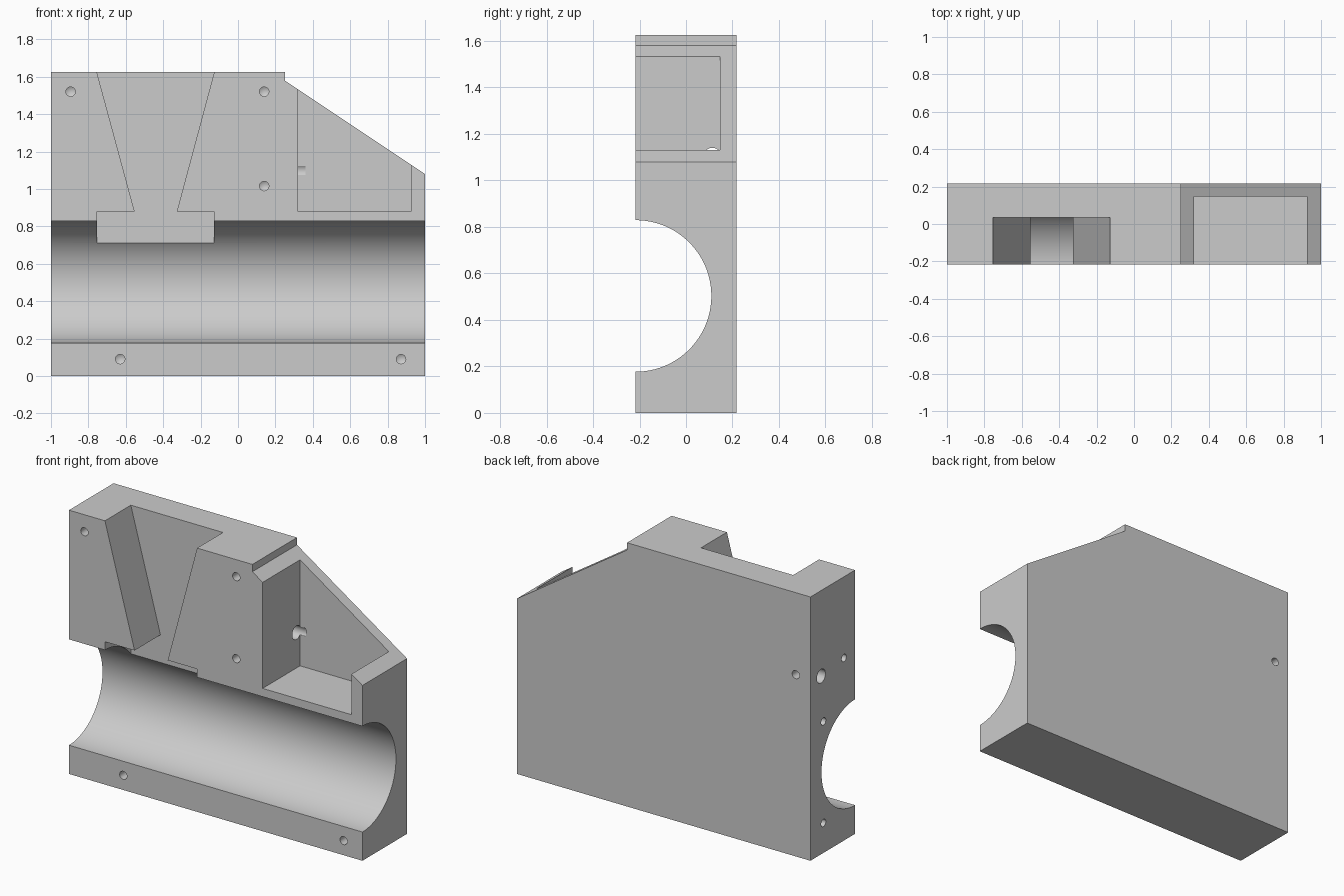
import bpy, bmesh, math
from mathutils import Matrix, Vector

default = bpy.data.objects.get("Cube")
if default:
    bpy.data.objects.remove(default, do_unlink=True)

HALF = 0.217  # half thickness of the block

grey = bpy.data.materials.new("plain grey")
grey.use_nodes = True
colour = (0.6, 0.6, 0.6, 1)
grey.diffuse_color = colour
grey.node_tree.nodes["Principled BSDF"].inputs["Base Color"].default_value = colour


def make_object(name, bm):
    bmesh.ops.recalc_face_normals(bm, faces=bm.faces)
    mesh = bpy.data.meshes.new(name)
    bm.to_mesh(mesh)
    bm.free()
    mesh.materials.append(grey)
    obj = bpy.data.objects.new(name, mesh)
    bpy.context.collection.objects.link(obj)
    return obj


def prism(name, outline, y0, y1):
    """Extrude an x-z outline from y0 to y1."""
    bm = bmesh.new()
    face = bm.faces.new([bm.verts.new((x, y0, z)) for x, z in outline])
    out = bmesh.ops.extrude_face_region(bm, geom=[face])
    verts = [v for v in out["geom"] if isinstance(v, bmesh.types.BMVert)]
    bmesh.ops.translate(bm, verts=verts, vec=(0, y1 - y0, 0))
    return make_object(name, bm)


def drill(name, start, direction, radius, depth, segments=32, tip=0.0):
    """Round cutter that enters at start; tip gives a conical end."""
    lead = 0.05
    direction = Vector(direction)
    bm = bmesh.new()
    bmesh.ops.create_cone(bm, cap_ends=True, segments=segments,
                          radius1=radius, radius2=radius, depth=depth + lead)
    if tip:
        end = max(bm.faces, key=lambda f: f.calc_center_median().z)
        bmesh.ops.poke(bm, faces=[end], offset=tip)
    turn = direction.to_track_quat('Z', 'Y').to_matrix().to_4x4()
    centre = Vector(start) + direction * (depth - lead) / 2
    bmesh.ops.transform(bm, matrix=Matrix.Translation(centre) @ turn, verts=bm.verts)
    return make_object(name, bm)


# Solid block with the sloped corner
block = prism("housing_block", [(-1, 0), (1, 0), (1, 1.08), (0.25, 1.58),
                                (0.25, 1.625), (-1, 1.625)], -HALF, HALF)

# Long half-round channel, funnel with its outlet slot, and open pocket
cutters = [
    drill("channel_cutter", (-1, -HALF, 0.503), (1, 0, 0), 0.326, 2.1, 128),
    prism("funnel_cutter", [(-0.755, 0.6), (-0.127, 0.6), (-0.127, 0.88), (-0.327, 0.88),
                            (-0.127, 1.625), (-0.127, 1.8), (-0.755, 1.8), (-0.755, 1.625),
                            (-0.553, 0.88), (-0.755, 0.88)], -0.4, 0.035),
    prism("pocket_cutter", [(0.32, 0.88), (0.925, 0.88), (0.925, 1.8), (0.32, 1.8)],
          -0.4, 0.147),
    # Cable passage from the end face into the pocket
    drill("passage_cutter", (-1, 0.113, 1.098), (1, 0, 0), 0.042, 1.36),
]

# Blind screw holes: front, end and back
for x, z in [(-0.895, 1.52), (0.14, 1.52), (0.14, 1.015), (-0.63, 0.09), (0.872, 0.09)]:
    cutters.append(drill("front_hole_cutter", (x, -HALF, z), (0, 1, 0), 0.025, 0.2, tip=0.015))
for y, z in [(-0.11, 1.125), (0.09, 0.81), (0.09, 0.185)]:
    cutters.append(drill("end_hole_cutter", (-1, y, z), (1, 0, 0), 0.023, 0.15, tip=0.015))
cutters.append(drill("back_hole_cutter", (-0.9, HALF, 1.12), (0, -1, 0), 0.025, 0.1))

# Cut everything out of the block
bpy.ops.object.select_all(action='DESELECT')
block.select_set(True)
bpy.context.view_layer.objects.active = block
for cutter in cutters:
    mod = block.modifiers.new(cutter.name, 'BOOLEAN')
    mod.operation = 'DIFFERENCE'
    mod.solver = 'EXACT'
    mod.object = cutter
    bpy.ops.object.modifier_apply(modifier=mod.name)
    bpy.data.objects.remove(cutter, do_unlink=True)

bpy.ops.object.shade_smooth_by_angle(angle=math.radians(25))
